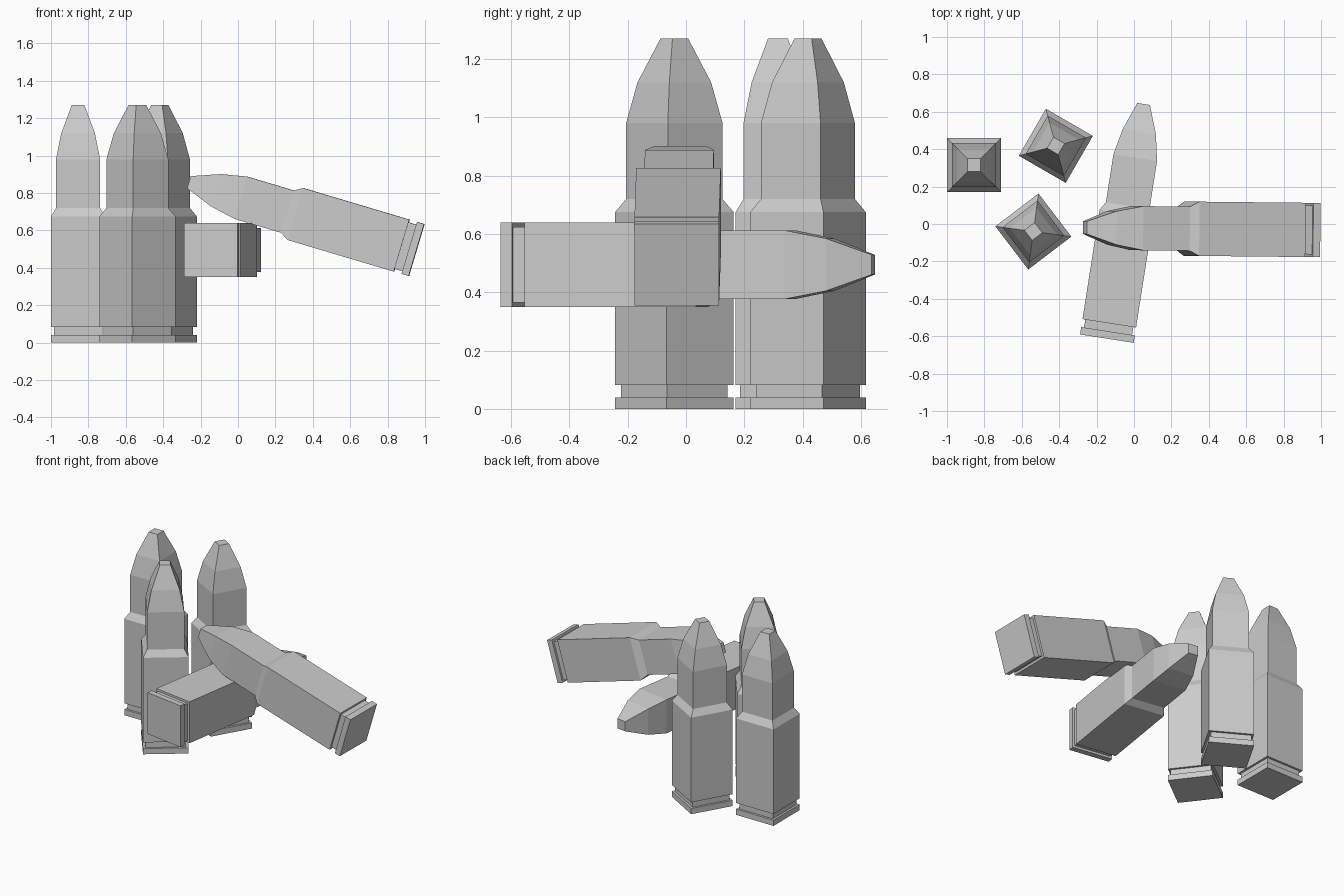
import bpy, bmesh
from math import radians

cube = bpy.data.objects.get("Cube")
if cube:
    bpy.data.objects.remove(cube, do_unlink=True)

# Single plain grey
grey = bpy.data.materials.new("plain grey")
grey.use_nodes = True
colour = (0.6, 0.6, 0.6, 1)
grey.diffuse_color = colour
grey.node_tree.nodes["Principled BSDF"].inputs["Base Color"].default_value = colour

# Half width and height from rim to blunt tip
PROFILE = [(0.145, 0), (0.145, 0.04), (0.13, 0.04), (0.13, 0.083),
           (0.145, 0.083), (0.145, 0.675), (0.118, 0.72), (0.118, 0.98),
           (0.09, 1.12), (0.034, 1.27)]
CORNERS = [(-1, -1), (1, -1), (1, 1), (-1, 1)]


def square_cartridge_mesh():
    bm = bmesh.new()
    rings = [[bm.verts.new((cx * w, cy * w, z)) for cx, cy in CORNERS]
             for w, z in PROFILE]
    for low, high in zip(rings, rings[1:]):
        for i in range(4):
            j = (i + 1) % 4
            bm.faces.new((low[i], low[j], high[j], high[i]))
    bm.faces.new(rings[0][::-1])
    bm.faces.new(rings[-1])
    bmesh.ops.recalc_face_normals(bm, faces=bm.faces)
    mesh = bpy.data.meshes.new("cartridge")
    bm.to_mesh(mesh)
    bm.free()
    mesh.materials.append(grey)
    return mesh


# Three standing, one lying flat, one leaning across it
mesh = square_cartridge_mesh()
PLACES = [
    ("standing_cartridge_outer", (-0.855, 0.315, 0), (0, 0, 0)),
    ("standing_cartridge_back", (-0.418, 0.418, 0), (0, 0, -30)),
    ("standing_cartridge_front", (-0.538, -0.04, 0), (0, 0, 37.3)),
    ("lying_cartridge", (-0.145, -0.613, 0.495), (-90, 0, -8.9)),
    ("leaning_cartridge", (0.955, -0.032, 0.495), (0, -73.4, -0.6)),
]
for name, place, turn in PLACES:
    ob = bpy.data.objects.new(name, mesh)
    ob.location = place
    ob.rotation_euler = [radians(a) for a in turn]
    bpy.context.collection.objects.link(ob)
